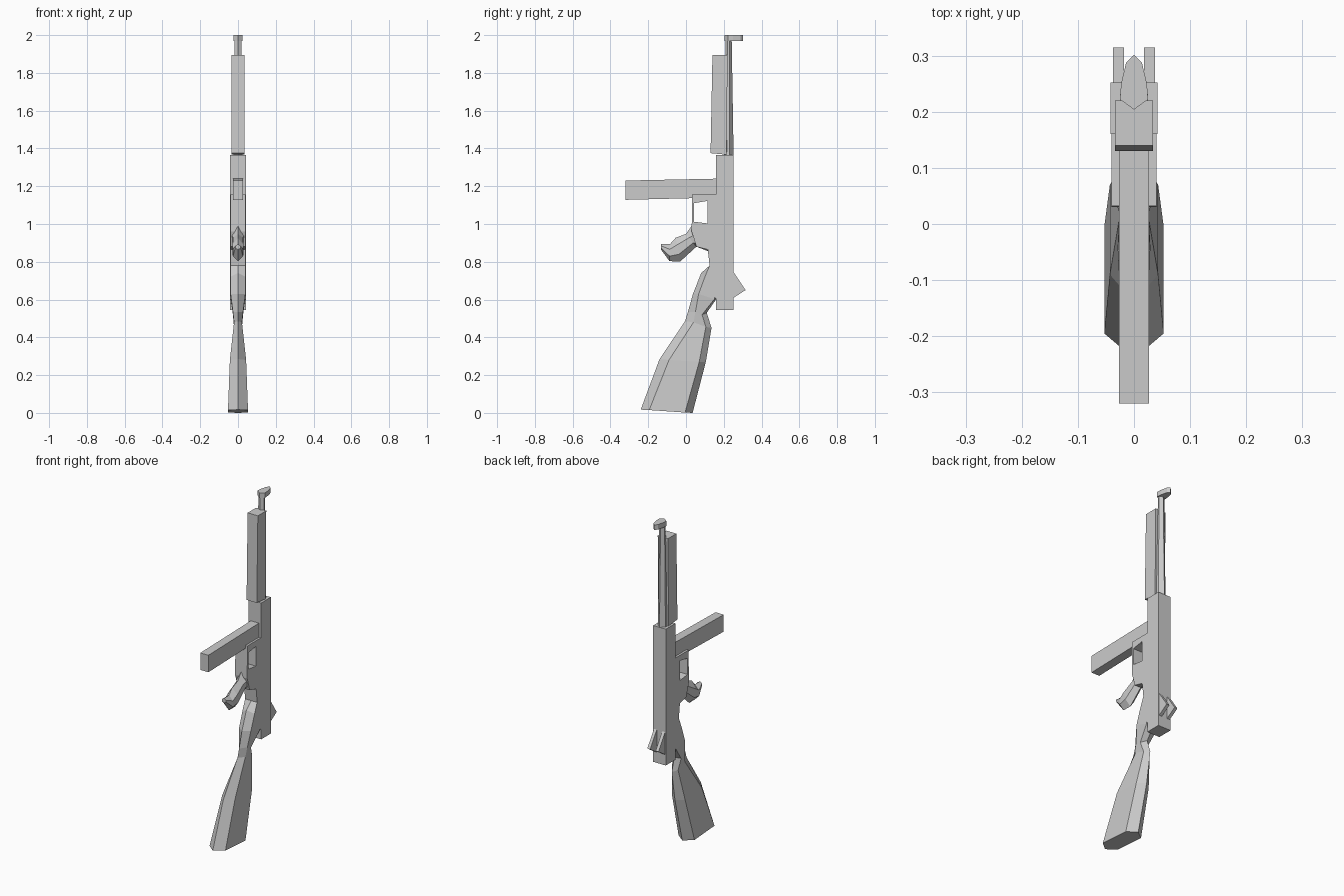
import bpy, bmesh

if "Cube" in bpy.data.objects:
    bpy.data.objects.remove(bpy.data.objects["Cube"])


def finish(name, bm):
    bmesh.ops.remove_doubles(bm, verts=bm.verts, dist=1e-5)
    bmesh.ops.recalc_face_normals(bm, faces=bm.faces)
    me = bpy.data.meshes.new(name)
    bm.to_mesh(me)
    bm.free()
    ob = bpy.data.objects.new(name, me)
    bpy.context.collection.objects.link(ob)
    return ob


def side_profile(name, pts, x0, x1):
    """Extrude a (y, z) outline from x0 to x1."""
    bm = bmesh.new()
    face = bm.faces.new([bm.verts.new((x0, y, z)) for y, z in pts])
    out = bmesh.ops.extrude_face_region(bm, geom=[face])
    for v in out["geom"]:
        if isinstance(v, bmesh.types.BMVert):
            v.co.x = x1
    return finish(name, bm)


def hex_loft(name, sections):
    """Loft six-sided sections: front ridge, side front, side back, back ridge, half width."""
    bm = bmesh.new()
    rings = []
    for f, sf, sb, b, w in sections:
        pts = [(0, *f), (w, *sf), (w, *sb), (0, *b), (-w, *sb), (-w, *sf)]
        rings.append([bm.verts.new(p) for p in pts])
    for r, s in zip(rings, rings[1:]):
        for i in range(6):
            j = (i + 1) % 6
            bm.faces.new((r[i], r[j], s[j], s[i]))
    bm.faces.new(rings[0])
    bm.faces.new(rings[-1])
    return finish(name, bm)


def mix(a, b, t):
    return tuple(p + (q - p) * t for p, q in zip(a, b))


# Receiver, front cover and magazine
side_profile("receiver", [(.16, .545), (.252, .545), (.252, 1.365), (.16, 1.365)], -.042, .042)
side_profile("barrel_cover", [(.13, 1.375), (.215, 1.367), (.22, 1.895), (.14, 1.895)], -.034, .034)
side_profile("magazine", [(-.32, 1.128), (.165, 1.14), (.165, 1.24), (-.32, 1.23)], -.027, .027)

# Lower frame with the trigger guard opening
frame = side_profile("lower_frame", [(.165, 1.155), (.032, 1.155), (.03, .96), (.055, .88),
                                     (.115, .865), (.125, .78), (.125, .63), (.165, .60)],
                     -.04, .04)
cutter = side_profile("guard_cutter", [(.042, 1.11), (.113, 1.122), (.113, 1.003), (.042, 1.012)],
                      -.1, .1)
cutter.hide_render = True
cutter.hide_viewport = True
cut = frame.modifiers.new("guard_opening", "BOOLEAN")
cut.object = cutter
cut.operation = "DIFFERENCE"
cut.solver = "EXACT"

# Forward-curving hand grip, from tip to root: top, bottom, half width
grip = [((-.133, .893), (-.133, .865), .014),
        ((-.085, .893), (-.087, .803), .027),
        ((-.055, .927), (-.03, .802), .029),
        ((.0, .948), (.055, .88), .025),
        ((.03, .99), (.12, .855), .038)]
hex_loft("hand_grip", [(t, mix(t, b, .3), mix(t, b, .7), b, w) for t, b, w in grip])

# Shoulder stock
hex_loft("stock", [
    ((-.24, .017), (-.195, .015), (-.005, .002), (.035, .0), .053),
    ((-.14, .285), (-.09, .28), (.07, .27), (.105, .27), .043),
    ((-.005, .485), (.04, .48), (.105, .455), (.135, .45), .021),
    ((.01, .535), (.05, .535), (.085, .52), (.11, .53), .027),
    ((.037, .63), (.067, .63), (.15, .602), (.16, .602), .039),
    ((.08, .74), (.1, .72), (.17, .70), (.17, .70), .04),
    ((.125, .78), (.125, .78), (.17, .78), (.17, .78), .04)])

# Tapered six-sided barrel
hex_loft("barrel", [((y0, z), mix((y0, z), (y1, z), .3), mix((y0, z), (y1, z), .6), (y1, z), w)
                    for y0, y1, z, w in ((.2, .252, 1.36, .025), (.21, .242, 1.975, .018))])

# Pointed front sight, outlined from above
outline = [(0, .204), (.025, .222), (.023, .25), (.014, .288), (0, .302),
           (-.014, .288), (-.023, .25), (-.025, .222)]
bm = bmesh.new()
top = bm.faces.new([bm.verts.new((x, y, 2.0)) for x, y in outline])
out = bmesh.ops.extrude_face_region(bm, geom=[top])
for v in out["geom"]:
    if isinstance(v, bmesh.types.BMVert):
        v.co.z = 1.97
finish("front_sight", bm)

# Pair of rear sight fins
for side, name in ((-1, "left"), (1, "right")):
    side_profile("rear_sight_" + name, [(.245, .755), (.315, .65), (.245, .605)],
                 side * .018, side * .037)
